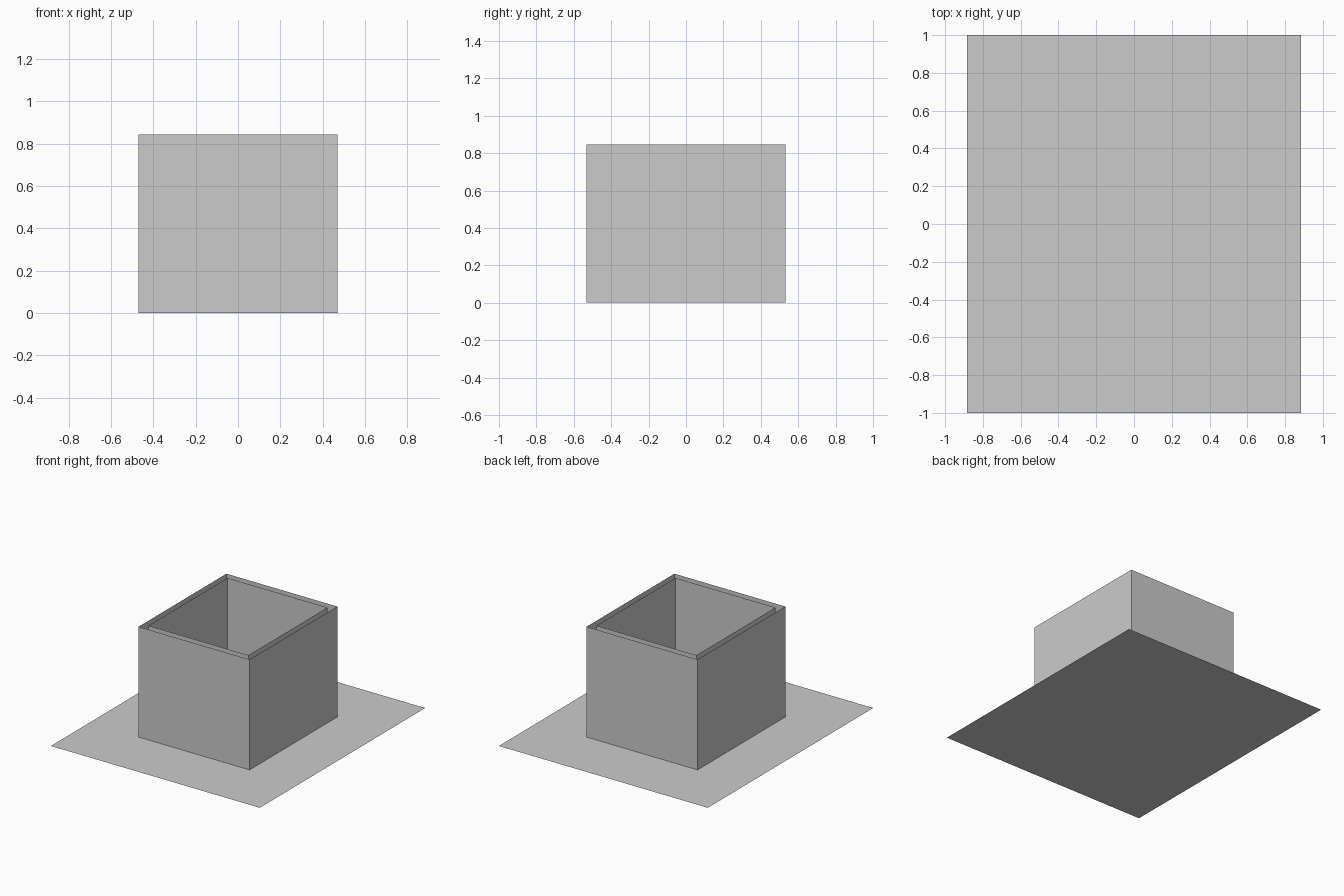
import bpy
import bmesh

cube = bpy.data.objects.get("Cube")
if cube:
    bpy.data.objects.remove(cube, do_unlink=True)

GREY = (0.6, 0.6, 0.6, 1.0)
grey = bpy.data.materials.new("plain grey")
grey.use_nodes = True
grey.diffuse_color = GREY
grey.node_tree.nodes["Principled BSDF"].inputs["Base Color"].default_value = GREY

ASPECT = 0.885  # width over depth, shared by every part


def sheet(name, half_depth, height=0.0):
    """Flat rectangle, or with a height an open ring of four thin walls."""
    bm = bmesh.new()
    bmesh.ops.create_grid(bm, x_segments=1, y_segments=1, size=half_depth)
    bmesh.ops.scale(bm, vec=(ASPECT, 1, 1), verts=bm.verts)
    if height:
        base = bm.faces[:]
        raised = bmesh.ops.extrude_edge_only(bm, edges=bm.edges[:])["geom"]
        top = [v for v in raised if isinstance(v, bmesh.types.BMVert)]
        bmesh.ops.translate(bm, vec=(0, 0, height), verts=top)
        bmesh.ops.delete(bm, geom=base, context="FACES_ONLY")
        # Point the walls outward
        for face in bm.faces:
            face.normal_update()
            if face.normal.dot(face.calc_center_median()) < 0:
                face.normal_flip()
    mesh = bpy.data.meshes.new(name)
    bm.to_mesh(mesh)
    bm.free()
    mesh.materials.append(grey)
    obj = bpy.data.objects.new(name, mesh)
    bpy.context.collection.objects.link(obj)
    return obj


# Ground sheet and two nested open-topped wall rings
sheet("ground_sheet", 1.0)
sheet("outer_walls", 0.531, 0.845)
sheet("inner_walls", 0.478, 0.845)
